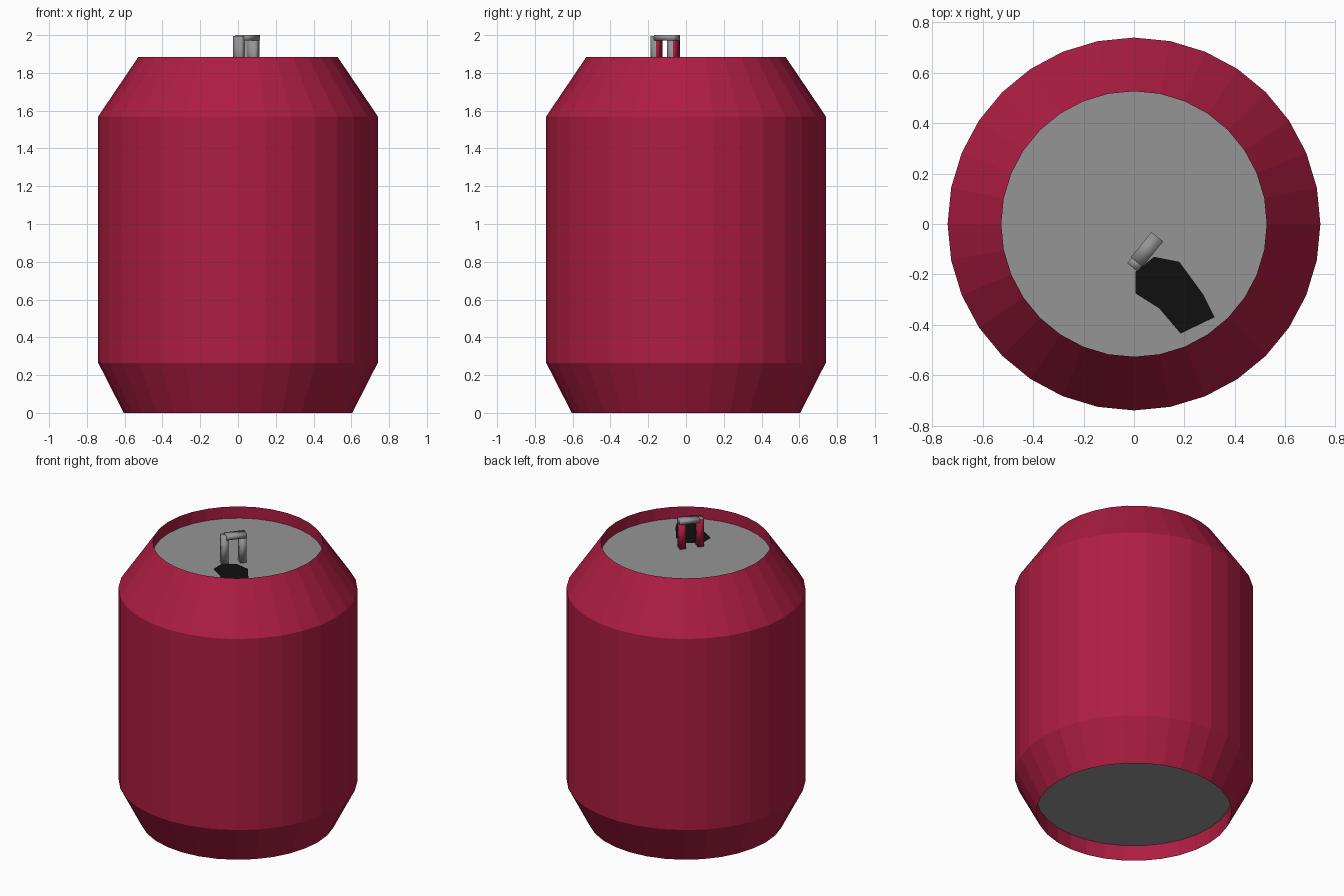
import bpy, bmesh, math
from mathutils import Matrix, Vector

if "Cube" in bpy.data.objects:
    bpy.data.objects.remove(bpy.data.objects["Cube"])

SIDES = 32
LID_Z, BASE_Z = 1.805, 0.107
RIM_R, BASE_R = 0.527, 0.605


def material(name, color):
    m = bpy.data.materials.new(name)
    m.diffuse_color = (*color, 1)
    m.use_nodes = True
    m.node_tree.nodes["Principled BSDF"].inputs["Base Color"].default_value = m.diffuse_color
    return m


RED = material("red_paint", (0.42, 0.012, 0.055))
BLACK = material("black", (0.005, 0.005, 0.005))
GREY = material("bare_metal", (0.3, 0.3, 0.3))


def add_object(name, bm, *mats):
    mesh = bpy.data.meshes.new(name)
    bm.to_mesh(mesh)
    bm.free()
    for m in mats:
        mesh.materials.append(m)
    ob = bpy.data.objects.new(name, mesh)
    bpy.context.collection.objects.link(ob)
    return ob


def ring(bm, r, z):
    step = 2 * math.pi / SIDES
    return [bm.verts.new((r * math.cos(i * step), r * math.sin(i * step), z))
            for i in range(SIDES)]


# Can wall: revolved profile with recessed lips at both ends
bm = bmesh.new()
profile = [(BASE_R, BASE_Z), (BASE_R, 0), (0.74, 0.265),
           (0.74, 1.57), (RIM_R, 1.885), (RIM_R, LID_Z)]
rings = [ring(bm, r, z) for r, z in profile]
for a, b in zip(rings, rings[1:]):
    for i in range(SIDES):
        j = (i + 1) % SIDES
        bm.faces.new((a[i], a[j], b[j], b[i]))
add_object("can_wall", bm, RED)

# Grey end discs
for name, r, z, up in (("lid", RIM_R, LID_Z, True), ("base", BASE_R, BASE_Z, False)):
    bm = bmesh.new()
    verts = ring(bm, r, z)
    bm.faces.new(verts if up else verts[::-1])
    add_object(name, bm, GREY)

# Black drinking hole on the lid
bm = bmesh.new()
outline = [(0.005, -0.19), (0.005, -0.275), (0.1, -0.335), (0.185, -0.435),
           (0.32, -0.37), (0.275, -0.28), (0.18, -0.15), (0.08, -0.13)]
bm.faces.new([bm.verts.new((x, y, LID_Z + 0.004)) for x, y in outline])
add_object("mouth_opening", bm, BLACK)

# Upright pull tab: two legs and a top bar, painted on the back and one end
ALONG = math.radians(51)
CENTRE = Vector((0.044, -0.11, 0))


def tab_box(name, x0, x1, depth, z0, z1, painted):
    bm = bmesh.new()
    place = (Matrix.Translation(CENTRE + Vector((0, 0, (z0 + z1) / 2)))
             @ Matrix.Rotation(ALONG, 4, 'Z')
             @ Matrix.Translation(((x0 + x1) / 2, 0, 0))
             @ Matrix.Diagonal((x1 - x0, depth, z1 - z0, 1)))
    bmesh.ops.create_cube(bm, size=1, matrix=place)
    bm.normal_update()
    back = Vector((-math.sin(ALONG), math.cos(ALONG), 0))
    end = Vector((math.cos(ALONG), math.sin(ALONG), 0))
    for f in bm.faces:
        f.smooth = True
        if painted and max(f.normal.dot(back), f.normal.dot(end)) > 0.9:
            f.material_index = 1
    add_object(name, bm, GREY, RED)


tab_box("tab_leg_left", -0.08, -0.04, 0.053, LID_Z, 1.995, True)
tab_box("tab_leg_right", 0.036, 0.076, 0.058, LID_Z, 1.975, True)
tab_box("tab_top_bar", -0.052, 0.077, 0.06, 1.972, 2.0, False)
